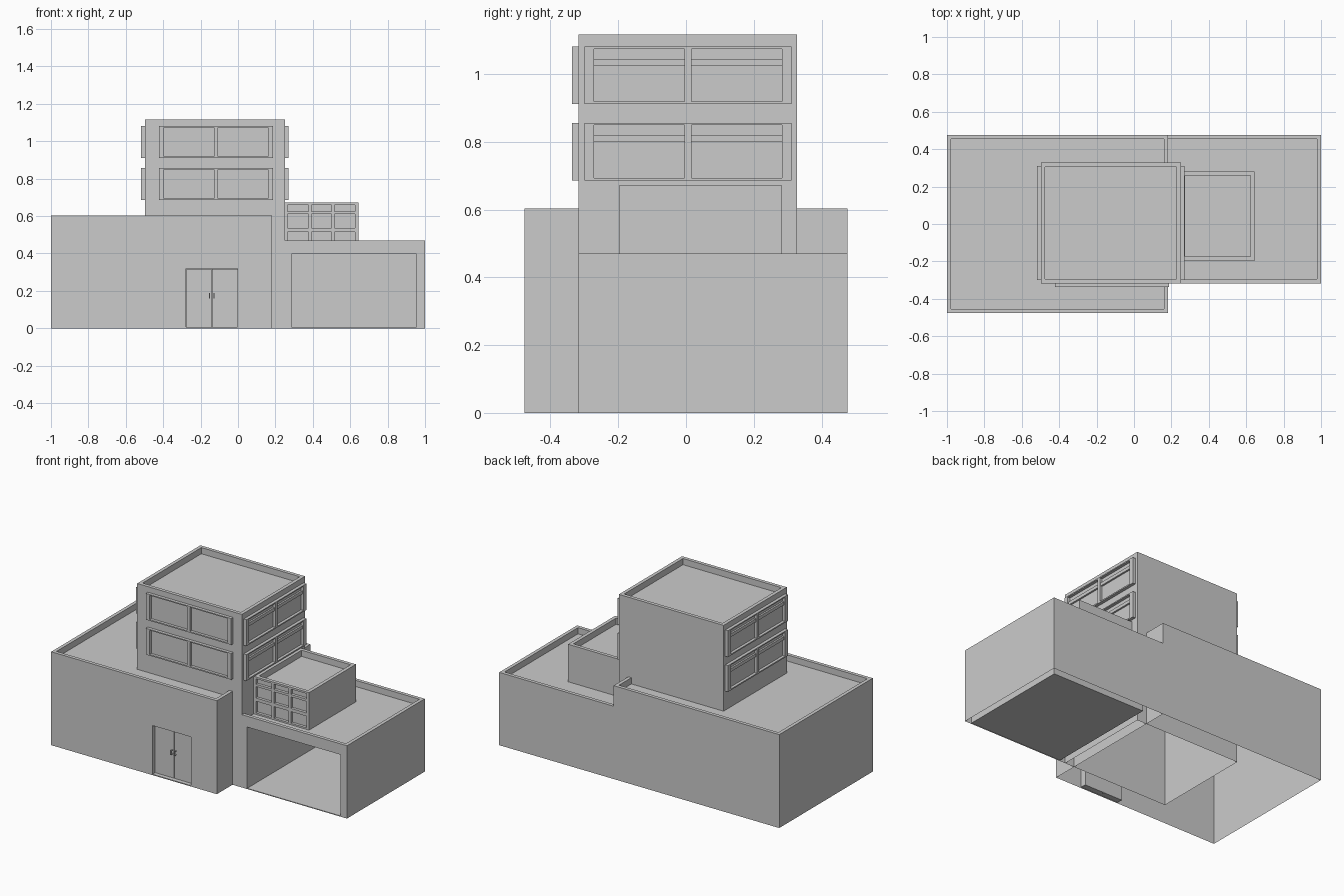
import bpy, bmesh
from math import pi
from mathutils import Matrix

if "Cube" in bpy.data.objects:
    bpy.data.objects.remove(bpy.data.objects["Cube"])


def finish(bm, name, loc=(0, 0, 0), rot=0):
    mesh = bpy.data.meshes.new(name)
    bmesh.ops.remove_doubles(bm, verts=bm.verts, dist=1e-5)
    bm.to_mesh(mesh)
    bm.free()
    ob = bpy.data.objects.new(name, mesh)
    ob.location = loc
    ob.rotation_euler.z = rot
    bpy.context.collection.objects.link(ob)
    return ob


def add_box(bm, x0, x1, y0, y1, z0, z1):
    m = Matrix.Translation(((x0 + x1) / 2, (y0 + y1) / 2, (z0 + z1) / 2))
    m = m @ Matrix.Diagonal((x1 - x0, y1 - y0, z1 - z0, 1))
    verts = bmesh.ops.create_cube(bm, size=1, matrix=m)["verts"]
    return list({f for v in verts for f in v.link_faces})


def add_front(bm, y, xs, zs, holes, depth):
    """Front wall split into a grid; the cells in holes are set back."""
    for i in range(len(xs) - 1):
        for j in range(len(zs) - 1):
            c = [(xs[i], zs[j]), (xs[i + 1], zs[j]),
                 (xs[i + 1], zs[j + 1]), (xs[i], zs[j + 1])]
            front = [bm.verts.new((x, y, z)) for x, z in c]
            if (i, j) not in holes:
                bm.faces.new(front)
                continue
            back = [bm.verts.new((x, y + depth, z)) for x, z in c]
            bm.faces.new(back)
            for k in range(4):
                n = (k + 1) % 4
                bm.faces.new((front[k], front[n], back[n], back[k]))


def block(name, x0, x1, y0, y1, z0, z1, front=None, skip_left=False):
    """Bottomless volume with a parapet around a sunken flat roof."""
    bm = bmesh.new()
    faces = add_box(bm, x0, x1, y0, y1, z0, z1)
    bm.normal_update()
    top = [f for f in faces if f.normal.z > .5]
    bmesh.ops.inset_individual(bm, faces=top, thickness=.032, depth=0)
    bmesh.ops.inset_individual(bm, faces=top, thickness=0, depth=-.04)
    drop = [f for f in faces if f.normal.z < -.5
            or (front and f.normal.y < -.5)
            or (skip_left and f.normal.x < -.5)]
    bmesh.ops.delete(bm, geom=drop, context='FACES')
    if front:
        add_front(bm, y0, *front)
    return finish(bm, name)


def box(name, *dims):
    bm = bmesh.new()
    add_box(bm, *dims)
    return finish(bm, name)


def window(name, loc, rot, transom):
    """Projecting two-pane window frame, facing -y before rotation."""
    bm = bmesh.new()
    faces = add_box(bm, -.305, .305, -.02, 0, 0, .17)
    bm.normal_update()
    bmesh.ops.delete(bm, geom=[f for f in faces if f.normal.y < -.5], context='FACES')
    add_front(bm, -.02, [-.305, -.277, -.01, .01, .277, .305],
              [0, .008, .163, .17], {(1, 1), (3, 1)}, .018)
    if transom:
        for a, b in ((-.277, -.01), (.01, .277)):
            add_box(bm, a, b, -.013, -.002, .113, .134)
    finish(bm, name, loc, rot)


# Main volumes
block("entrance_block", -1, .183, -.477, .477, 0, .603,
      ([-1, -.277, -.003, .183], [0, .006, .32, .603], {(1, 1)}, .04))
block("garage_block", .15, 1, -.317, .477, 0, .47,
      ([.15, .288, .953, 1], [0, .005, .4, .47], {(1, 1)}, .74), skip_left=True)
block("tower", -.498, .25, -.317, .328, 0, 1.117)
block("roof_annex", .25, .645, -.197, .282, .42, .672,
      ([.25, .265, .376, .394, .5, .515, .626, .645],
       [.42, .44, .515, .536, .61, .625, .66, .672],
       {(i, j) for i in (1, 3, 5) for j in (1, 3, 5)}, .018))

# Tower windows on two floors and three sides
for floor, z in (("lower", .686), ("upper", .911)):
    window(floor + "_front_window", (-.1175, -.317, z), 0, False)
    window(floor + "_right_window", (.25, .006, z), pi / 2, True)
    window(floor + "_left_window", (-.498, .006, z), -pi / 2, True)

# Double entrance door with pull handles
for side, s in (("left", -1), ("right", 1)):
    c = -.14
    a, b = sorted((c + s * .0015, c + s * .136))
    box(side + "_door_leaf", a, b, -.45, -.437, .003, .318)
    h = c + s * .0125
    box(side + "_door_handle", h - .003, h + .003, -.469, -.463, .16, .188)
    for z in (.16, .184):
        box(side + "_handle_post", h - .003, h + .003, -.463, -.45, z, z + .004)
